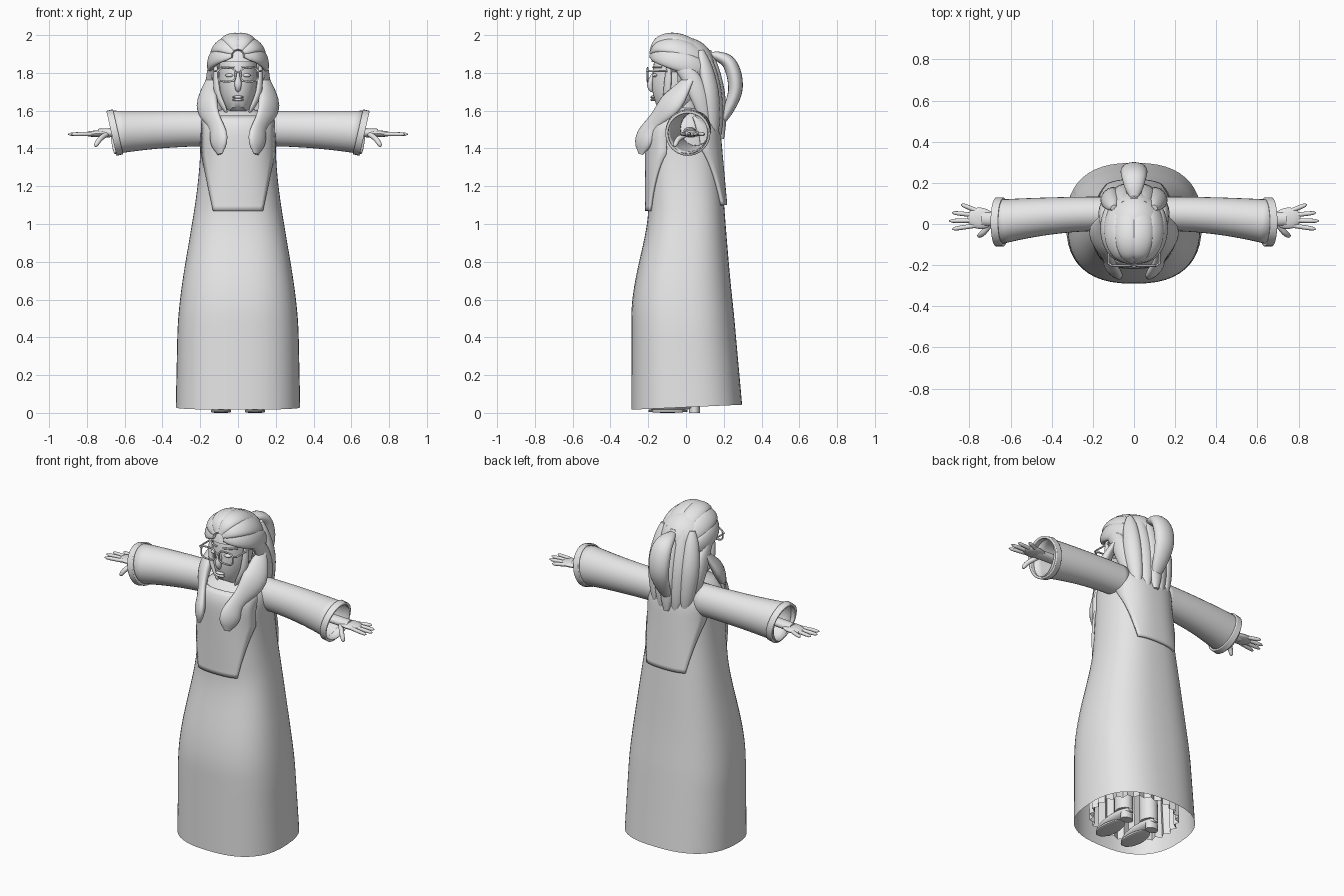
import bpy, bmesh, math
from math import sin, cos, pi, tau
from mathutils import Vector

if "Cube" in bpy.data.objects:
    bpy.data.objects.remove(bpy.data.objects["Cube"], do_unlink=True)

GREY = bpy.data.materials.new("light grey")
GREY.use_nodes = True
GREY.diffuse_color = (.8, .8, .8, 1)
GREY.node_tree.nodes["Principled BSDF"].inputs["Base Color"].default_value = GREY.diffuse_color

UP, FRONT, BACK = Vector((0, 0, 1)), Vector((0, -1, 0)), Vector((0, 1, 0))
SKULL = Vector((0, -.015, 1.83))
meshes = []


def link(name, data):
    data.materials.append(GREY)
    ob = bpy.data.objects.new(name, data)
    bpy.context.collection.objects.link(ob)
    return ob


def add(name, bm):
    bmesh.ops.recalc_face_normals(bm, faces=bm.faces)
    mesh = bpy.data.meshes.new(name)
    bm.to_mesh(mesh)
    bm.free()
    ob = link(name, mesh)
    meshes.append(ob)
    return ob


def solidify(ob, thickness):
    modifier = ob.modifiers.new("thickness", "SOLIDIFY")
    modifier.thickness = thickness
    modifier.offset = 0


def smooth(start, end, value):
    t = min(max((value - start) / (end - start), 0), 1)
    return t * t * (3 - 2 * t)


def oval(index, count, power):
    """Point of a unit superellipse."""
    angle = tau * index / count
    return [math.copysign(abs(v) ** (2 / power), v) for v in (cos(angle), sin(angle))]


def spline(points, steps=6):
    """Smooth path through a few points."""
    pts = [Vector(p) for p in points]
    pts = [pts[0]] + pts + [pts[-1]]
    path = []
    for a, b, c, d in zip(pts, pts[1:], pts[2:], pts[3:]):
        for step in range(steps):
            t = step / steps
            path.append(b + (c - a) * t / 2 + (a * 2 - b * 5 + c * 4 - d) * t * t / 2
                        + (b * 3 - a - c * 3 + d) * t ** 3 / 2)
    return path + [pts[-1]]


def grid_faces(bm, rows, closed):
    for low, high in zip(rows, rows[1:]):
        for k in range(len(low) if closed else len(low) - 1):
            following = (k + 1) % len(low)
            bm.faces.new((low[k], low[following], high[following], high[k]))


def loft(name, rows, out=UP, count=20, power=2, caps=True, pleat=0):
    """Skin oval rings given as (centre, half width, half thickness)."""
    bm = bmesh.new()
    rings = []
    for i, (centre, width, thick) in enumerate(rows):
        tangent = (rows[min(i + 1, len(rows) - 1)][0] - rows[max(i - 1, 0)][0]).normalized()
        facing = out(centre) if callable(out) else out
        across = tangent.cross(facing).normalized()
        normal = across.cross(tangent)
        ring = []
        for k in range(count):
            u, v = oval(k, count, power)
            fold = 1 - pleat * (k % 2)
            ring.append(bm.verts.new(centre + (across * width * u + normal * thick * v) * fold))
        rings.append(ring)
    grid_faces(bm, rings, True)
    if caps:
        bm.faces.new(rings[0])
        bm.faces.new(rings[-1])
    return add(name, bm)


def even(t):
    return 1


def leaf(t):
    return max(sin(pi * t), .1) ** .5


def fingertip(t):
    return (1 - .95 * t ** 6) ** .5


def chest_lock(t):
    return leaf(t) * (.8 + .2 * cos(2 * tau * (t - 1 / 3)))


def strand(name, points, width, thick, shape=leaf, mirror=1, **options):
    """Sweep an oval whose size follows a shape rule along a path."""
    path = spline([(x * mirror, y, z) for x, y, z in points])
    last = len(path) - 1
    rows = [(p, width * shape(i / last), thick * shape(i / last)) for i, p in enumerate(path)]
    return loft(name, rows, **options)


def ball(name, location, size, segments=16):
    bm = bmesh.new()
    bmesh.ops.create_uvsphere(bm, u_segments=segments, v_segments=segments // 2, radius=1)
    bmesh.ops.scale(bm, vec=size, verts=bm.verts)
    bmesh.ops.translate(bm, vec=location, verts=bm.verts)
    return add(name, bm)


def wire(name, points, radius=.005, cyclic=False):
    curve = bpy.data.curves.new(name, "CURVE")
    curve.dimensions = "3D"
    curve.bevel_depth = radius
    curve.bevel_resolution = 1
    line = curve.splines.new("POLY")
    line.points.add(len(points) - 1)
    for point, place in zip(line.points, points):
        point.co = (*place, 1)
    line.use_cyclic_u = cyclic
    link(name, curve)


def robe_section(z):
    """Centre, half width and half depth of the robe at a height."""
    flare = 1 - z / 1.4
    width = .2 + .1 * smooth(1.4, .4, z) + .03 * max(flare, 0)
    front = -.2 - .09 * smooth(1.1, .5, z)
    back = .3 - .09 * z
    shoulder = max(1 - (max(z - 1.4, 0) / .22) ** 4, .05) ** .5
    return Vector((0, (front + back) / 2, z)), width * shoulder, (back - front) / 2 * shoulder


# Robe and pleated underskirt
ROUNDING = 2.5
HEM, COLLAR = .03, 1.62
heights = [HEM + (COLLAR - HEM) * i / 50 for i in range(51)]
loft("robe", [robe_section(z) for z in heights], FRONT, 48, ROUNDING, caps=False)
inner = [robe_section(z) for z in heights[1:20]]
loft("underskirt", [(p, w * .8, d * .8) for p, w, d in inner], FRONT, 48, caps=False, pleat=.1)

# Tunic panels lying just over the robe
for name, side, bottom in (("front_panel", -1, 1.07), ("back_panel", 1, 1.1)):
    bm = bmesh.new()
    rows = []
    for i in range(21):
        z = bottom + (1.57 - bottom) * i / 20
        centre, width, depth = robe_section(z)
        half = min(.13 + .2 * (z - bottom), .19)
        row = []
        for k in range(17):
            x = half * (k / 8 - 1)
            reach = (1 - min(abs(x) / width, .97) ** ROUNDING) ** (1 / ROUNDING)
            row.append(bm.verts.new((x, centre.y + side * (depth * reach + .01), z)))
        rows.append(row)
    grid_faces(bm, rows, False)
    solidify(add(name, bm), .015)

# Head, neck and face
rows = []
for i in range(1, 24):
    t = i / 24
    fullness = (1 - abs(2 * t - 1) ** 2.5) ** .5 * (.85 + .15 * t)
    centre = Vector((0, -.035 - .08 * (1 - t) ** 3, 1.58 + .39 * t))
    rows.append((centre, .11 * fullness, .145 * fullness))
loft("head", rows, FRONT, 28)
strand("neck", [(0, .01, 1.55), (0, -.01, 1.7)], .06, .06, even, out=FRONT)
strand("nose", [(0, -.17, 1.8), (0, -.19, 1.74), (0, -.18, 1.7)], .018, .016, out=FRONT)
for name, z in (("upper_lip", 1.672), ("lower_lip", 1.658)):
    ball(name, (0, -.175, z), (.03, .014, .008))

# Hair cap, opened around the face
bm = bmesh.new()
bmesh.ops.create_uvsphere(bm, u_segments=32, v_segments=18, radius=1)
bmesh.ops.scale(bm, vec=(.15, .17, .16), verts=bm.verts)
bmesh.ops.translate(bm, vec=SKULL, verts=bm.verts)
middles = [(f, f.calc_center_median()) for f in bm.faces]
opening = [f for f, m in middles if m.z < 1.7 or (m.y < -.05 and m.z < 1.87)]
bmesh.ops.delete(bm, geom=opening, context="FACES")
add("hair_cap", bm)


def from_skull(point):
    return point - SKULL


# Ponytail and the locks hanging behind
strand("ponytail", [(0, .13, 1.9), (0, .23, 1.85), (0, .26, 1.7), (0, .18, 1.52)], .065, .04, out=BACK)
for i in range(5):
    x, inset = .05 * (i - 2), .02 * abs(i - 2)
    strand("back_lock", [(x, .12 - inset, 1.92), (1.2 * x, .17 - inset, 1.7), (x, .19 - inset, 1.45)],
           .05, .035, out=Vector((x, .1, 0)))

for side, mirror in (("left", 1), ("right", -1)):
    def part(name, points, *args, **options):
        return strand(f"{side}_{name}", points, *args, mirror=mirror, **options)

    # Locks arching over the skull from the parting to the back
    for name, roll in (("top_lock", .3), ("crown_lock", .85), ("fringe", 1.4)):
        arc = []
        for i in range(6):
            turn = pi * (.07 + .16 * i)
            rise = .15 * sin(turn) * cos(roll) + .06 * cos(turn)
            arc.append(SKULL + Vector((.14 * sin(turn) * sin(roll), -.175 * cos(turn), rise)))
        part(name, arc, .055, .025, out=from_skull)
    part("side_lock", [(.13, -.08, 1.88), (.14, .02, 1.78), (.14, .08, 1.65), (.12, .12, 1.5)],
         .05, .03, out=from_skull)
    part("face_strand", [(.12, -.09, 1.86), (.11, -.1, 1.7), (.06, -.11, 1.59)],
         .022, .014, out=Vector((mirror, -.6, 0)))
    part("shoulder_lock", [(.13, .06, 1.83), (.165, -.07, 1.65), (.11, -.2, 1.5), (.095, -.24, 1.37)],
         .078, .036, chest_lock, out=Vector((mirror, -.9, .3)))

    # Eyes, brows and spectacles
    ball(f"{side}_eye", (mirror * .045, -.165, 1.787), (.023, .014, .01))
    wire(f"{side}_brow", [(mirror * x, y, 1.83) for x, y in ((.02, -.175), (.06, -.16), (.09, -.13))])
    lens = [oval(k, 28, 3.3) for k in range(28)]
    wire(f"{side}_spectacle_rim", [(mirror * (.06 + .047 * u), -.203, 1.79 + .036 * v) for u, v in lens],
         cyclic=True)
    wire(f"{side}_spectacle_temple", [(mirror * .107, -.203, 1.81), (mirror * .125, -.19, 1.81),
                                      (mirror * .125, -.04, 1.81)])

    # Sleeve widening to a tilted cuff
    rows = []
    for i in range(13):
        t = i / 12
        widen = t * t
        centre = Vector((mirror * (.13 + .53 * t), .05 - .04 * widen, 1.505 - .02 * widen))
        rows.append((centre, .08 + .026 * widen, .09 + .022 * widen))
    solidify(loft(f"{side}_sleeve", rows, count=32, caps=False), .006)
    solidify(part("cuff", [(.635, .01, 1.488), (.67, .01, 1.48)], .112, .115, even,
                  count=32, caps=False), .014)

    # Hand with four fingers and a thumb
    part("wrist", [(.55, .02, 1.49), (.74, .025, 1.48)], .034, .024, even)
    part("palm", [(.68, .02, 1.48), (.75, .028, 1.478), (.81, .03, 1.476)], .052, .017)
    for i in range(4):
        spread = i - 1.5
        tip = .9 - .015 * (i - 2) ** 2
        part("finger", [(.77, .03 - .025 * spread, 1.477), (tip, .035 - .04 * spread, 1.475)],
             .011, .011, fingertip, count=10)
    part("thumb", [(.69, .01, 1.48), (.73, -.04, 1.45), (.757, -.06, 1.41)], .014, .014, fingertip, count=10)

    # Leg and shoe with sole and heel
    part("leg", [(.09, .02, .06), (.09, 0, .9)], .05, .055, even, out=FRONT)
    part("shoe", [(.09, -.2, .03), (.09, -.06, .04), (.09, .08, .05)], .052, .03)
    part("sole", [(.09, -.2, .01), (.09, -.1, .01), (.09, .01, .01)], .054, .01, power=4)
    part("heel", [(.09, .045, 0), (.09, .045, .04)], .038, .028, even, out=FRONT)

wire("spectacle_bridge", [(-.014, -.203, 1.8), (0, -.206, 1.805), (.014, -.203, 1.8)])

# Smooth shading with sharp edges kept
bpy.ops.object.select_all(action="DESELECT")
for ob in meshes:
    ob.select_set(True)
bpy.context.view_layer.objects.active = meshes[0]
bpy.ops.object.shade_smooth_by_angle(angle=math.radians(40))
